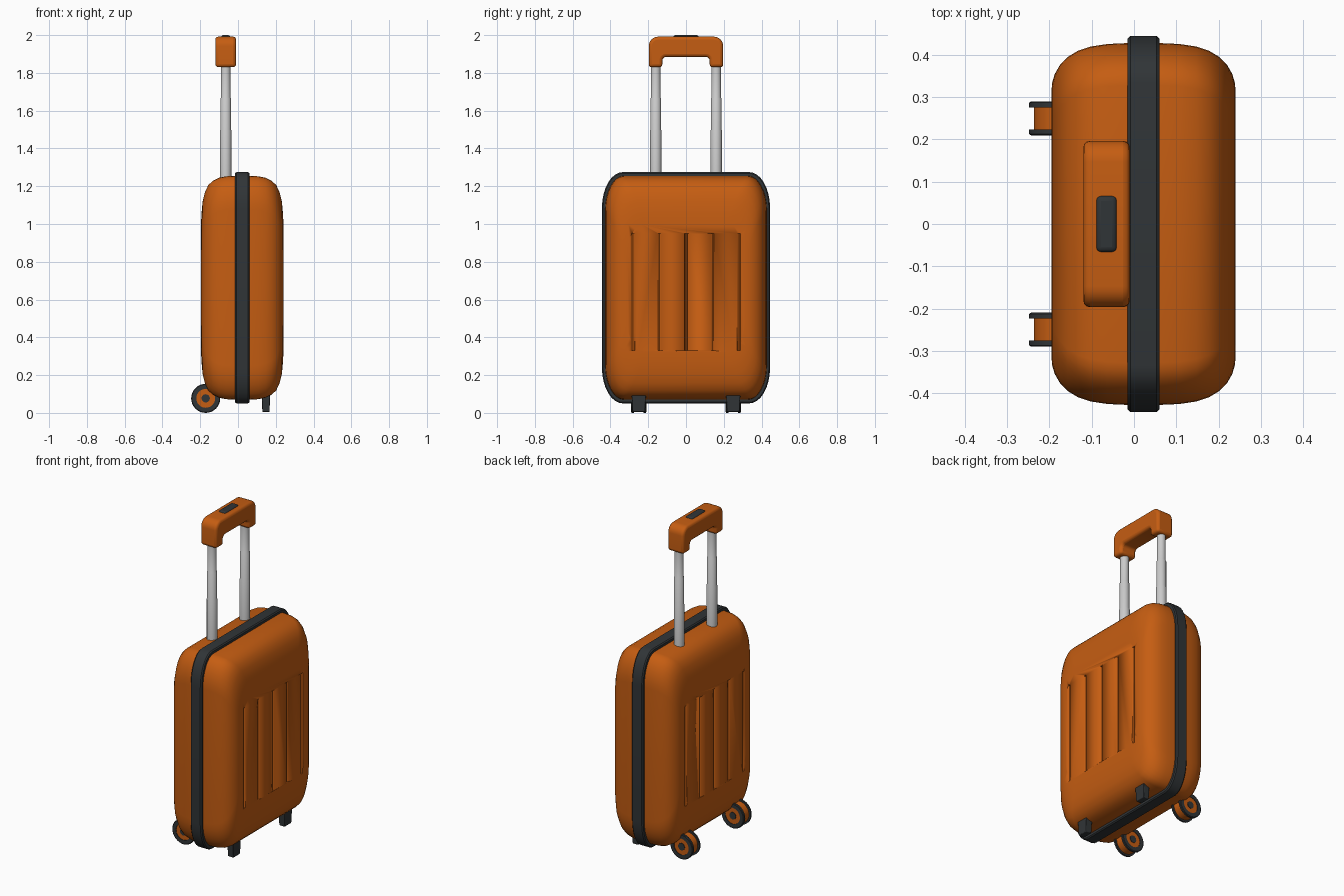
import bpy, bmesh, math
from mathutils import Matrix, Vector

if "Cube" in bpy.data.objects:
    bpy.data.objects.remove(bpy.data.objects["Cube"])

def material(name, rgb):
    m = bpy.data.materials.new(name)
    m.diffuse_color = (*rgb, 1)
    m.use_nodes = True
    m.node_tree.nodes["Principled BSDF"].inputs["Base Color"].default_value = m.diffuse_color
    return m

ORANGE = material("orange_shell", (0.56, 0.11, 0.006))
DARK = material("dark_rubber", (0.03, 0.035, 0.038))

def finish(bm, name, mat=None, bevel=0, segments=3, angle=35):
    bmesh.ops.recalc_face_normals(bm, faces=bm.faces)
    me = bpy.data.meshes.new(name)
    bm.to_mesh(me)
    bm.free()
    ob = bpy.data.objects.new(name, me)
    bpy.context.collection.objects.link(ob)
    if mat:
        me.materials.append(mat)
    if bevel:
        b = ob.modifiers.new("bevel", 'BEVEL')
        b.width, b.segments, b.limit_method = bevel, segments, 'ANGLE'
        b.angle_limit = math.radians(40)
    smooth(ob, angle)
    return ob

def smooth(ob, angle=35):
    bpy.ops.object.select_all(action='DESELECT')
    ob.select_set(True)
    bpy.context.view_layer.objects.active = ob
    bpy.ops.object.shade_smooth_by_angle(angle=math.radians(angle))

def bridge(bm, rings, close):
    n = len(rings[0])
    pairs = list(zip(rings, rings[1:])) + ([(rings[-1], rings[0])] if close else [])
    for a, b in pairs:
        for i in range(n):
            bm.faces.new((a[i], a[(i + 1) % n], b[(i + 1) % n], b[i]))
    if not close:
        bm.faces.new(rings[0])
        bm.faces.new(rings[-1])

CX, CZ = 0.0225, 0.6625

def outline(bm, x, hy, hz, ry, rz, seg=8):
    """Rounded rectangle in the y-z plane with elliptical corners."""
    ring = []
    for q, (sy, sz) in enumerate(((1, 1), (-1, 1), (-1, -1), (1, -1))):
        for k in range(seg + 1):
            a = math.pi / 2 * (q + k / seg)
            ring.append(bm.verts.new((x, sy * (hy - ry) + ry * math.cos(a),
                                      CZ + sz * (hz - rz) + rz * math.sin(a))))
    return ring

def lathe(name, profile, origin, axis='Z', mat=None, close=False, n=32):
    """Revolve (radius, height) points around an axis through origin."""
    bm = bmesh.new()
    rings = []
    for r, h in profile:
        ring = []
        for i in range(n):
            a = 2 * math.pi * i / n
            c, s = r * math.cos(a), r * math.sin(a)
            p = (c, s, h) if axis == 'Z' else (c, h, s)
            ring.append(bm.verts.new(Vector(origin) + Vector(p)))
        rings.append(ring)
    bridge(bm, rings, close)
    return finish(bm, name, mat)

def box(name, size, loc, mat, bevel=0, taper=1.0):
    bm = bmesh.new()
    bmesh.ops.create_cube(bm, size=1)
    for v in bm.verts:
        k = taper if v.co.z < 0 else 1
        v.co = Vector((v.co.x * size[0] * k, v.co.y * size[1] * k, v.co.z * size[2])) + Vector(loc)
    return finish(bm, name, mat, bevel)

# Shell: rounded outlines that shrink towards both faces
half = [(0.04, 0.428, 0.592), (0.085, 0.426, 0.590), (0.125, 0.420, 0.582), (0.155, 0.410, 0.567),
        (0.180, 0.395, 0.543), (0.198, 0.376, 0.505), (0.210, 0.355, 0.455), (0.216, 0.335, 0.390),
        (0.218, 0.315, 0.340)]
stations = [(-d, y, z) for d, y, z in reversed(half)] + half
bm = bmesh.new()
bridge(bm, [outline(bm, CX + d, y, z, 0.10, 0.18) for d, y, z in stations], False)
shell = finish(bm, "suitcase_shell", ORANGE)

# Vertical grooves cut into both faces
bm = bmesh.new()
for side in (-1, 1):
    for i in range(-2, 3):
        m = Matrix.LocRotScale(Vector((CX + side * 0.218, i * 0.14, 0.64)), None, Vector((0.014, 0.009, 0.31)))
        bmesh.ops.create_cone(bm, cap_ends=True, segments=8, radius1=1, radius2=1, depth=2, matrix=m)
cutter = finish(bm, "groove_cutter")
cut = shell.modifiers.new("grooves", 'BOOLEAN')
cut.operation, cut.object, cut.solver = 'DIFFERENCE', cutter, 'EXACT'
bpy.ops.object.select_all(action='DESELECT')
shell.select_set(True)
bpy.context.view_layer.objects.active = shell
while shell.modifiers[0] != cut:
    bpy.ops.object.modifier_move_to_index(modifier=cut.name, index=0)
bpy.ops.object.modifier_apply(modifier=cut.name)
bpy.data.objects.remove(cutter)

# Dark band around the middle
bm = bmesh.new()
band = [(-0.0375, 0.03), (-0.0375, 0.006), (-0.031, 0), (0.031, 0), (0.0375, 0.006), (0.0375, 0.03)]
bridge(bm, [outline(bm, CX + d, 0.445 - i, 0.612 - i, 0.11 - i, 0.19 - i) for d, i in band], True)
finish(bm, "zip_band", DARK)

# Telescopic poles, wheels and feet on both sides
for s, side in ((-1, "right"), (1, "left")):
    lathe(f"pole_{side}", [(0.03, 1.2), (0.03, 1.495), (0.028, 1.5), (0.028, 1.665), (0.025, 1.67), (0.025, 1.86)],
          (-0.065, s * 0.16, 0), n=24)
    wheel = (-0.171, s * 0.25, 0.077)
    for e, end in ((-1, "a"), (1, "b")):
        lathe(f"tyre_{side}_{end}", [(0.05, e * 0.026), (0.077, e * 0.026), (0.077, e * 0.037), (0.073, e * 0.04),
                                     (0.05, e * 0.04)], wheel, 'Y', DARK, True)
        lathe(f"wheel_cap_{side}_{end}", [(0.022, e * 0.03), (0.022, e * 0.04)], wheel, 'Y', DARK, n=20)
    lathe(f"wheel_hub_{side}", [(0.051, -0.037), (0.051, -0.027), (0.066, -0.027), (0.066, 0.027),
                                (0.051, 0.027), (0.051, 0.037)], wheel, 'Y', ORANGE)
    box(f"foot_{side}", (0.045, 0.078, 0.115), (0.148, s * 0.25, 0.0625), DARK, 0.004, 0.85)

# Grip: U-shaped profile extruded through x
half_u = [(0.125, 1.83), (0.197, 1.83)]
half_u += [(0.147 + 0.05 * math.cos(a), 1.942 + 0.05 * math.sin(a)) for a in (math.pi / 12 * k for k in range(7))]
inner = [(0.105 + 0.02 * math.cos(a), 1.865 + 0.02 * math.sin(a)) for a in (math.pi / 8 * k for k in range(5))]
loop = half_u + [(-y, z) for y, z in reversed(half_u)] + [(-y, z) for y, z in inner] + list(reversed(inner))
bm = bmesh.new()
bridge(bm, [[bm.verts.new((x, y, z)) for y, z in loop] for x in (-0.12, -0.01)], False)
finish(bm, "grip", ORANGE, 0.016, 3)

# Release button on top of the grip
box("release_button", (0.05, 0.134, 0.03), (-0.065, 0, 1.985), DARK, 0.012)
